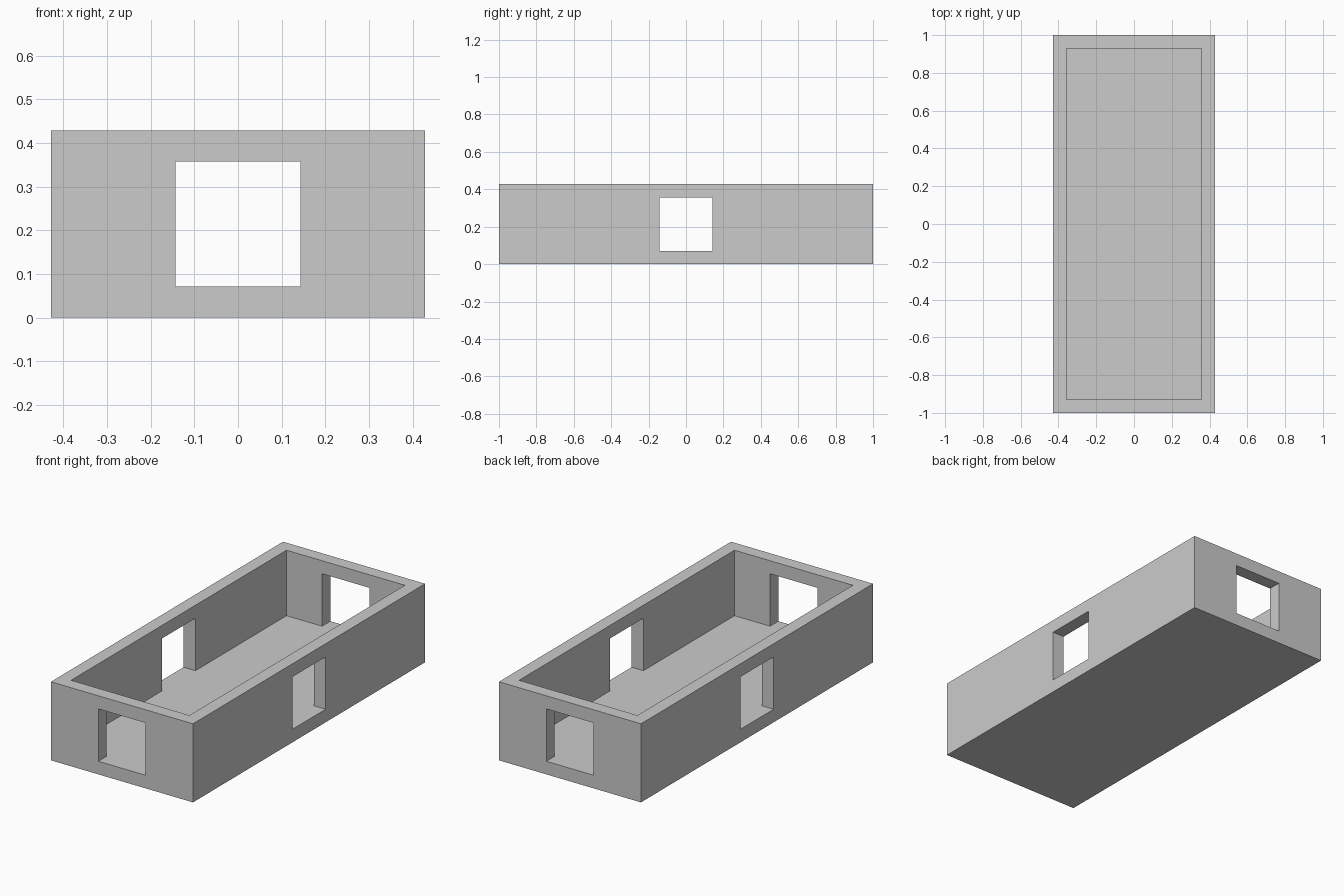
import bpy, bmesh

if "Cube" in bpy.data.objects:
    bpy.data.objects.remove(bpy.data.objects["Cube"])

T = 1 / 14                 # wall and floor thickness
X, Y, H = 3 / 7, 1.0, 3 / 7  # half width, half length, height
W = 1 / 7                  # half width of each window

# Grid lines that bound the walls, floor and windows
xs = [-X, -X + T, -W, W, X - T, X]
ys = [-Y, -Y + T, -W, W, Y - T, Y]
zs = [0, T, H - T, H]


def solid(i, j, k):
    """True where a grid cell is filled with wall or floor."""
    if not (0 <= i < 5 and 0 <= j < 5 and 0 <= k < 3):
        return False
    if k == 0:
        return True                          # floor slab
    if i not in (0, 4) and j not in (0, 4):
        return False                         # open interior
    return not (k == 1 and (i == 2 or j == 2))  # windows in all four walls


bm = bmesh.new()
verts = {}


def vert(key):
    if key not in verts:
        i, j, k = key
        verts[key] = bm.verts.new((xs[i], ys[j], zs[k]))
    return verts[key]


# Skin the filled cells with outward-facing quads only
for i in range(5):
    for j in range(5):
        for k in range(3):
            if not solid(i, j, k):
                continue
            for axis in range(3):
                for side in (0, 1):
                    n = [i, j, k]
                    n[axis] += 2 * side - 1
                    if solid(*n):
                        continue
                    loop = []
                    for a, b in ((0, 0), (1, 0), (1, 1), (0, 1)):
                        c = [i, j, k]
                        c[axis] += side
                        c[(axis + 1) % 3] += a
                        c[(axis + 2) % 3] += b
                        loop.append(vert(tuple(c)))
                    bm.faces.new(loop if side else loop[::-1])

# Merge coplanar quads into clean flat panels
bmesh.ops.dissolve_limit(bm, angle_limit=0.01, verts=bm.verts[:], edges=bm.edges[:])

mesh = bpy.data.meshes.new("open_box_with_windows")
bm.to_mesh(mesh)
bm.free()
box = bpy.data.objects.new("open_box_with_windows", mesh)
bpy.context.collection.objects.link(box)
